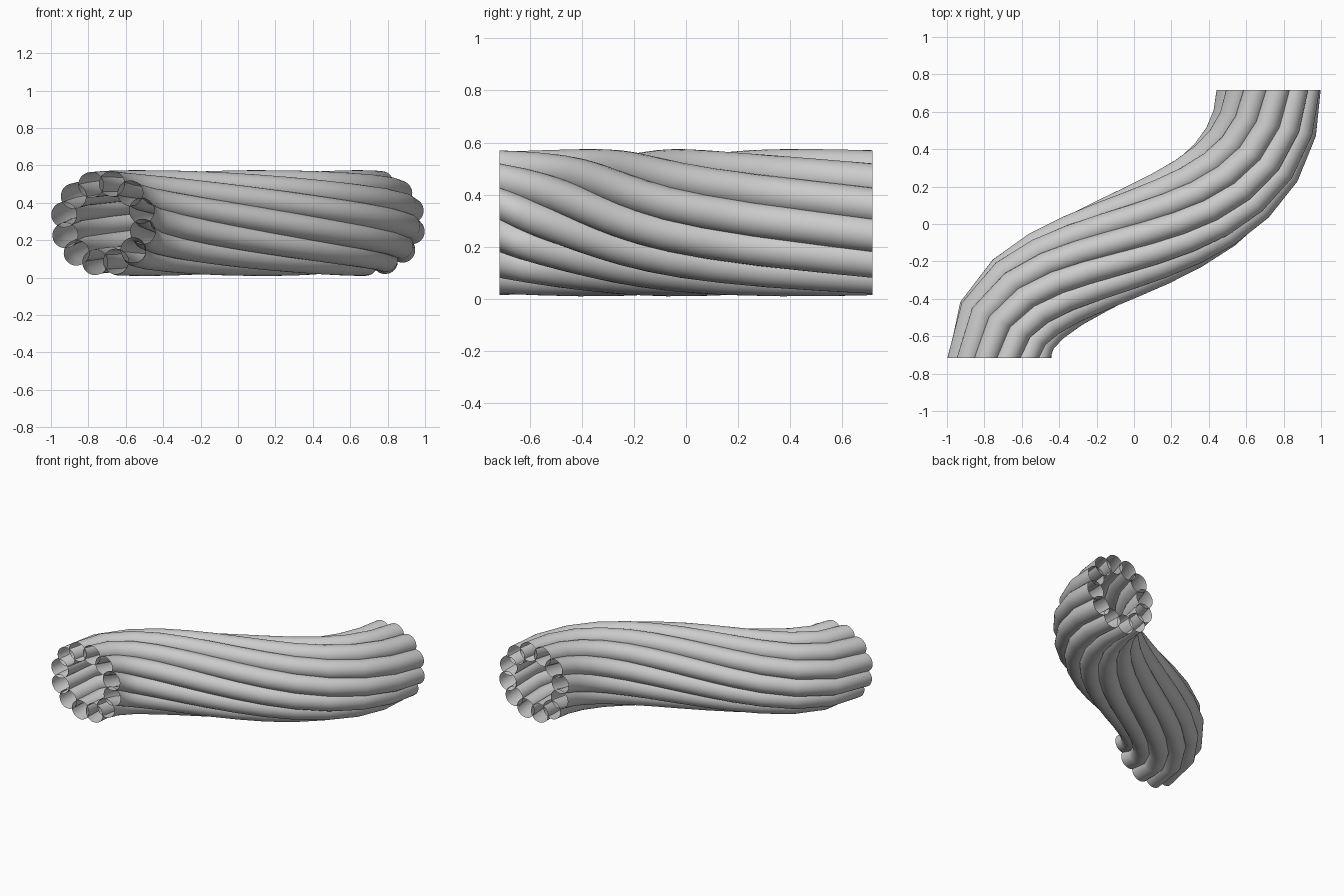
import bpy, bmesh
from math import sin, cos, pi, radians
from mathutils import Vector
from mathutils.geometry import interpolate_bezier

if "Cube" in bpy.data.objects:
    bpy.data.objects.remove(bpy.data.objects["Cube"])

STRANDS, SIDES, STEPS = 12, 24, 12
RING, TUBE, MID_Z = 0.215, 0.068, 0.292
START, TWIST = radians(18), radians(-90)

# S-shaped centre line, resampled at equal distances
fine = interpolate_bezier(Vector((-0.72, -0.717, MID_Z)), Vector((-0.72, -0.065, MID_Z)),
                          Vector((0.72, -0.183, MID_Z)), Vector((0.72, 0.717, MID_Z)), 600)
dist = [0.0]
for a, b in zip(fine, fine[1:]):
    dist.append(dist[-1] + (b - a).length)
frames = []
for k in range(STEPS + 1):
    i = min(range(len(fine)), key=lambda n: abs(dist[n] - dist[-1] * k / STEPS))
    tangent = (fine[min(i + 1, 599)] - fine[max(i - 1, 0)]).normalized()
    if k in (0, STEPS):
        tangent = Vector((0, 1, 0))
    frames.append((fine[i], Vector((tangent.y, -tangent.x, 0))))


def strand(index):
    """One open tube winding around the centre line."""
    bm = bmesh.new()
    rings = []
    for k, (centre, side) in enumerate(frames):
        ang = START + 2 * pi * index / STRANDS + TWIST * k / STEPS
        ring = []
        for j in range(SIDES):
            t = ang + 2 * pi * j / SIDES
            u = RING * cos(ang) + TUBE * cos(t)
            v = RING * sin(ang) + TUBE * sin(t)
            ring.append(bm.verts.new(centre + side * u + Vector((0, 0, v))))
        rings.append(ring)
    for r0, r1 in zip(rings, rings[1:]):
        for j in range(SIDES):
            n = (j + 1) % SIDES
            bm.faces.new((r0[j], r1[j], r1[n], r0[n])).smooth = True
    bmesh.ops.recalc_face_normals(bm, faces=bm.faces)
    # outward normals on the open tube
    f = bm.faces[:][0]
    ang = START + 2 * pi * index / STRANDS
    c0 = frames[0][0] + frames[0][1] * RING * cos(ang) + Vector((0, 0, RING * sin(ang)))
    away = f.calc_center_median() - c0
    away.y = 0
    if f.normal.dot(away) < 0:
        bmesh.ops.reverse_faces(bm, faces=bm.faces)
    name = f"cable_strand_{index + 1}"
    mesh = bpy.data.meshes.new(name)
    bm.to_mesh(mesh)
    bm.free()
    bpy.context.collection.objects.link(bpy.data.objects.new(name, mesh))


# Bundle of twisted hollow strands
for s in range(STRANDS):
    strand(s)
